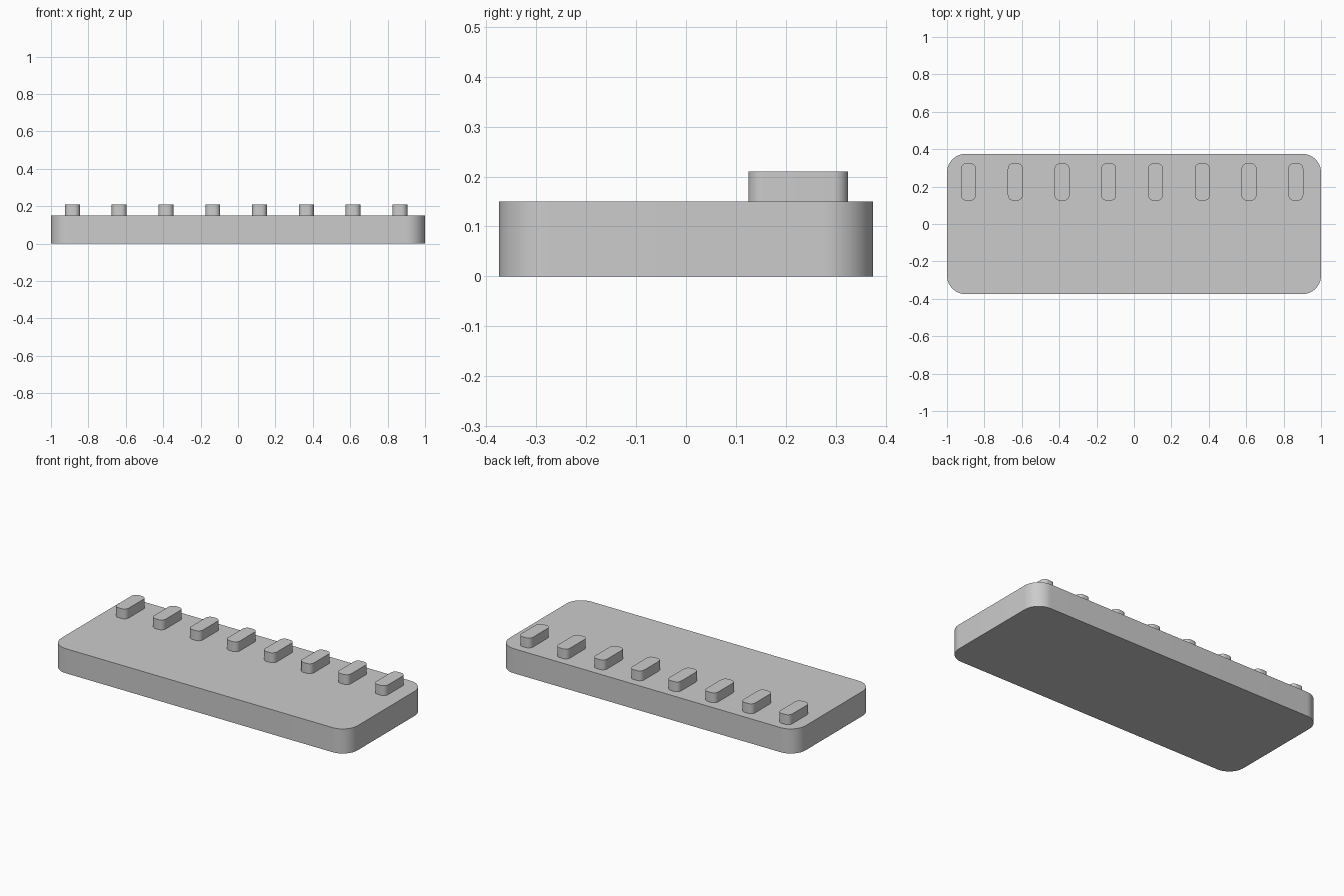
import bpy
import bmesh
import math

default_cube = bpy.data.objects.get("Cube")
if default_cube:
    bpy.data.objects.remove(default_cube, do_unlink=True)

# Single flat grey
grey = bpy.data.materials.new("light_grey")
grey.use_nodes = True
grey.diffuse_color = (0.6, 0.6, 0.6, 1)
grey.node_tree.nodes["Principled BSDF"].inputs["Base Color"].default_value = (0.6, 0.6, 0.6, 1)


def rounded_block(name, size, center, radius, segments):
    """Box with rounded vertical edges and crisp top and bottom rims."""
    bm = bmesh.new()
    bmesh.ops.create_cube(bm, size=1)
    bmesh.ops.scale(bm, vec=size, verts=bm.verts)
    upright = [e for e in bm.edges
               if abs(e.verts[0].co.z - e.verts[1].co.z) > size[2] / 2]
    bmesh.ops.bevel(bm, geom=upright, offset=radius, segments=segments,
                    profile=0.5, affect='EDGES')
    mesh = bpy.data.meshes.new(name)
    bm.to_mesh(mesh)
    bm.free()
    mesh.materials.append(grey)
    obj = bpy.data.objects.new(name, mesh)
    obj.location = center
    bpy.context.collection.objects.link(obj)
    bpy.ops.object.select_all(action='DESELECT')
    obj.select_set(True)
    bpy.context.view_layer.objects.active = obj
    bpy.ops.object.shade_smooth_by_angle(angle=math.radians(30))
    return obj


# Base slab
base_height = 0.15
rounded_block("base_plate", (2, 0.75, base_height), (0, 0, base_height / 2), 0.1, 16)

# Row of raised pegs along the back edge, slightly off centre
peg_height = 0.06
for i in range(8):
    rounded_block(f"peg_{i + 1}", (0.08, 0.2, peg_height),
                  (-0.885 + 0.25 * i, 0.225, base_height + peg_height / 2), 0.03, 8)
